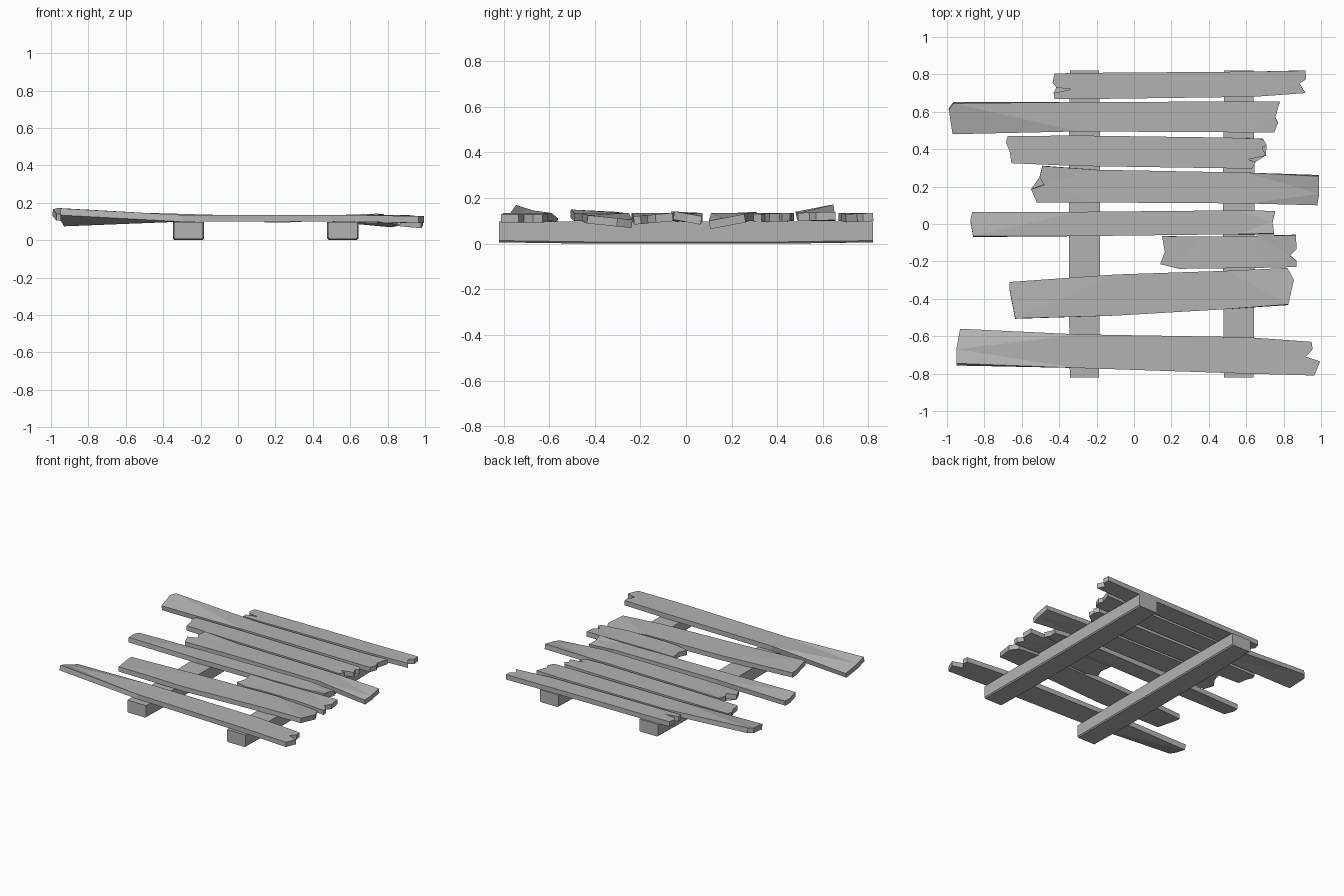
import bpy
import bmesh
from mathutils import Vector

cube = bpy.data.objects.get("Cube")
if cube:
    bpy.data.objects.remove(cube)

# One weathered grey for all the timber
wood = bpy.data.materials.new("weathered_grey_wood")
wood.use_nodes = True
GREY = (0.45, 0.45, 0.45, 1)
wood.diffuse_color = GREY
wood.node_tree.nodes["Principled BSDF"].inputs["Base Color"].default_value = GREY

THICK = 0.036
REST = 0.135      # top of a plank where it rests on the beams


def finish(bm, name):
    """Turn a bmesh into a flat-shaded wooden object."""
    bmesh.ops.recalc_face_normals(bm, faces=bm.faces[:])
    mesh = bpy.data.meshes.new(name)
    bm.to_mesh(mesh)
    bm.free()
    mesh.materials.append(wood)
    obj = bpy.data.objects.new(name, mesh)
    bpy.context.collection.objects.link(obj)
    return obj


def plank(name, left, right, bend_left, bend_right, lift_left, lift_right):
    """Board with jagged ends listed front to back.
    Bends are (x, front y, back y); lifts are (front z, back z) of an end's top."""
    bm = bmesh.new()
    tops, bottoms = [], []

    def add(x, y, front, back, z_front, z_back, slope_x):
        tilt = (z_back - z_front) / (back - front)
        top = Vector((x, y, z_front + (y - front) * tilt))
        tops.append(bm.verts.new(top))
        bottoms.append(bm.verts.new(top + THICK * Vector((slope_x, tilt, -1))))

    def add_end(points, bend, lift):
        front, back = points[0][1], points[-1][1]
        slope = (sum(lift) / 2 - REST) / (points[0][0] - bend[0])
        for x, y in points:
            add(x, y, front, back, *lift, slope)

    def add_bend(bend):
        x, front, back = bend
        for y in (front, back):
            add(x, y, front, back, REST, REST, 0)

    add_end(left, bend_left, lift_left)
    add_bend(bend_left)
    add_bend(bend_right)
    add_end(right, bend_right, lift_right)

    # Three top panels: left end, middle, right end
    n = len(left)
    lf, lb, rf, rb = range(n, n + 4)
    first, last = n + 4, len(tops) - 1
    panels = [list(range(n)) + [lb, lf],
              [lf, lb, rb, rf],
              [rf, rb] + list(range(last, first - 1, -1))]
    for ids in panels:
        bm.faces.new([tops[i] for i in ids])
        bm.faces.new([bottoms[i] for i in reversed(ids)])

    # Side walls round the whole outline
    rim = list(range(n)) + [lb, rb] + list(range(last, first - 1, -1)) + [rf, lf]
    for a, b in zip(rim, rim[1:] + rim[:1]):
        bm.faces.new((tops[a], tops[b], bottoms[b], bottoms[a]))
    bmesh.ops.triangulate(bm, faces=[f for f in bm.faces if len(f.verts) > 4])
    return finish(bm, name)


def beam(name, x):
    """Long bearer, slightly fuller in the middle than at its ends."""
    bm = bmesh.new()
    rings = []
    for y, half, low in ((-.82, .078, .006), (-.4, .083, 0),
                         (.4, .083, 0), (.82, .078, .006)):
        chamfer = .008
        section = ((-half, .098), (-half, low + chamfer), (chamfer - half, low),
                   (half - chamfer, low), (half, low + chamfer), (half, .098))
        rings.append([bm.verts.new((x + dx, y, z)) for dx, z in section])
    for r, s in zip(rings, rings[1:]):
        for i in range(len(r)):
            j = (i + 1) % len(r)
            bm.faces.new((r[i], r[j], s[j], s[i]))
    bm.faces.new(rings[0])
    bm.faces.new(rings[-1])
    return finish(bm, name)


# Bearers under the deck
beam("right_beam", -.265)
beam("left_beam", .56)

# Deck boards from back to front
plank("back_plank",
      left=[(-.425, .668), (-.43, .70), (-.335, .72), (-.415, .73), (-.435, .755), (-.425, .805)],
      right=[(.917, .70), (.885, .75), (.92, .775), (.917, .82)],
      bend_left=(-.25, .668, .808), bend_right=(.64, .68, .815),
      lift_left=(REST, REST), lift_right=(.13, .135))

plank("second_plank",
      left=[(-.97, .48), (-.99, .61), (-.965, .645)],
      right=[(.75, .49), (.77, .54), (.755, .57), (.78, .655)],
      bend_left=(-.3, .495, .652), bend_right=(.6, .49, .655),
      lift_left=(.14, .172), lift_right=(REST, .14))

plank("third_plank",
      left=[(-.655, .325), (-.665, .39), (-.685, .435), (-.675, .47)],
      right=[(.63, .295), (.65, .33), (.61, .345), (.705, .365),
             (.685, .41), (.71, .42), (.69, .455)],
      bend_left=(-.3, .31, .473), bend_right=(.5, .298, .462),
      lift_left=(REST, REST), lift_right=(.13, REST))

plank("fourth_plank",
      left=[(-.52, .115), (-.55, .185), (-.48, .21), (-.505, .25), (-.49, .31)],
      right=[(.98, .10), (.99, .16), (.99, .255)],
      bend_left=(-.2, .115, .29), bend_right=(.6, .11, .275),
      lift_left=(.13, .14), lift_right=(.10, .13))

plank("fifth_plank",
      left=[(-.86, -.065), (-.875, .02), (-.865, .065)],
      right=[(.75, -.05), (.74, .01), (.755, .07)],
      bend_left=(-.3, -.065, .065), bend_right=(.55, -.055, .073),
      lift_left=(.142, .125), lift_right=(.142, .12))

plank("short_plank",
      left=[(.24, -.24), (.14, -.215), (.165, -.15), (.15, -.065)],
      right=[(.87, -.23), (.87, -.2), (.835, -.17), (.87, -.135), (.865, -.06)],
      bend_left=(.35, -.238, -.068), bend_right=(.65, -.235, -.063),
      lift_left=(.13, REST), lift_right=(.12, REST))

plank("seventh_plank",
      left=[(-.635, -.505), (-.665, -.35), (-.665, -.31)],
      right=[(.825, -.43), (.855, -.3), (.84, -.27), (.82, -.235)],
      bend_left=(-.1, -.49, -.27), bend_right=(.5, -.455, -.25),
      lift_left=(.15, .14), lift_right=(.125, .105))

plank("front_plank",
      left=[(-.95, -.745), (-.95, -.67), (-.93, -.56)],
      right=[(.965, -.81), (.995, -.735), (.92, -.71), (.955, -.67), (.95, -.63)],
      bend_left=(-.3, -.77, -.59), bend_right=(.6, -.80, -.605),
      lift_left=(.17, .11), lift_right=(.128, .128))
